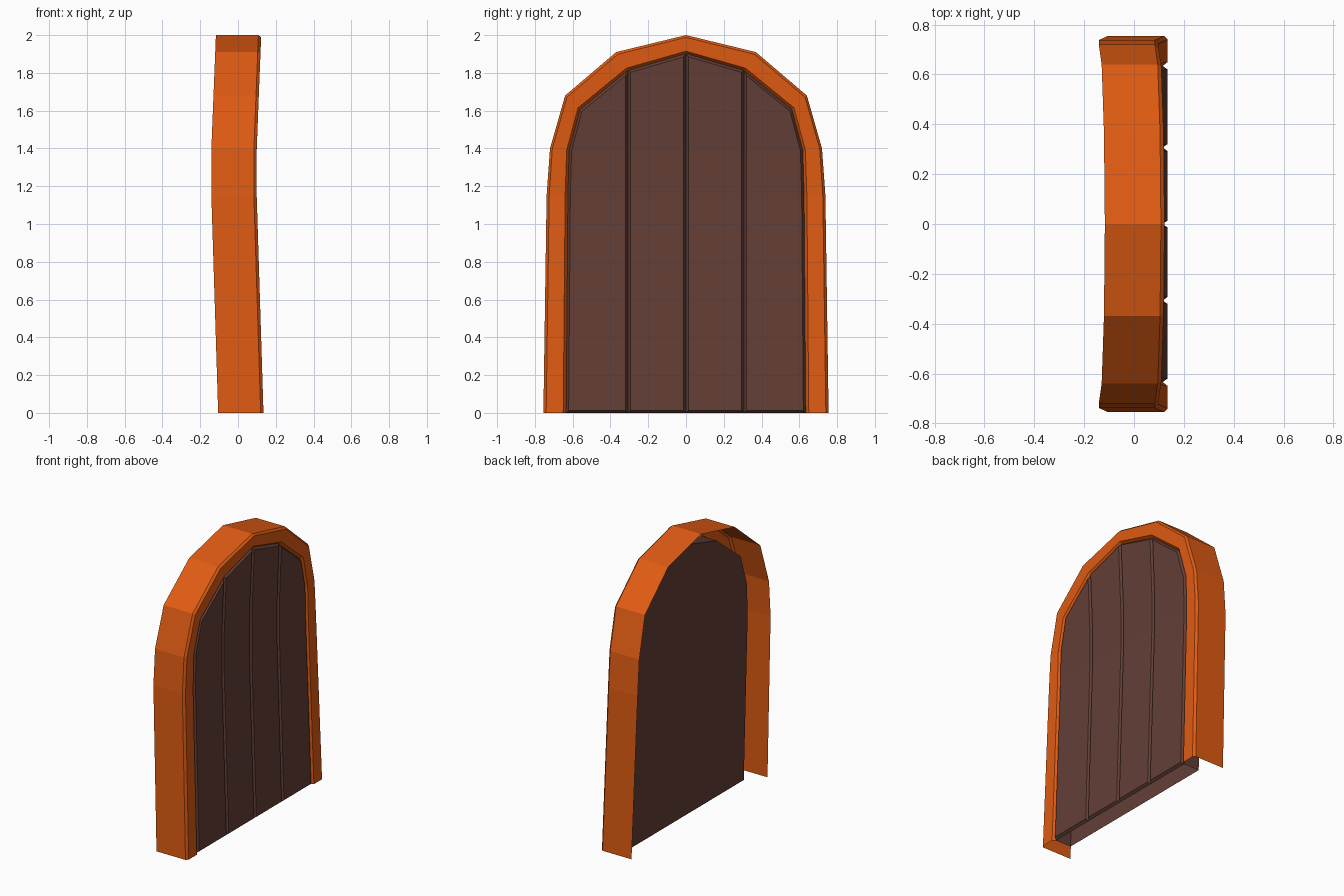
import bpy, bmesh
from mathutils import Vector

if "Cube" in bpy.data.objects:
    bpy.data.objects.remove(bpy.data.objects["Cube"], do_unlink=True)


def material(name, color):
    m = bpy.data.materials.new(name)
    m.use_nodes = True
    m.diffuse_color = color
    bsdf = m.node_tree.nodes["Principled BSDF"]
    bsdf.inputs["Base Color"].default_value = color
    bsdf.inputs["Roughness"].default_value = 0.8
    return m


orange = material("orange_paint", (0.74, 0.105, 0.006, 1))
brown = material("dark_brown_wood", (0.125, 0.049, 0.037, 1))

# Half arch outlines (y, z): outside of the frame and inner edge of its face
OUTER = [(0.755, 0), (0.738, 1.15), (0.72, 1.4), (0.64, 1.68), (0.37, 1.91), (0, 2.0)]
INNER = [(0.65, 0), (0.64, 1.15), (0.632, 1.39), (0.572, 1.615), (0.315, 1.825), (0, 1.915)]
# Gentle bow of the whole door: (height, x shift)
BOW = [(0, 0), (1.15, -0.036), (1.4, -0.036), (2.0, -0.012)]


def bow(z):
    for (z0, s0), (z1, s1) in zip(BOW, BOW[1:]):
        if z <= z1:
            return s0 + (s1 - s0) * (z - z0) / (z1 - z0)
    return BOW[-1][1]


def arch(bm, t, x):
    """Arch-shaped row of vertices, t blends from outer to inner outline."""
    half = [Vector(o).lerp(Vector(i), t) if t <= 1 else
            Vector(o) + (Vector(i) - Vector(o)) * t for o, i in zip(OUTER, INNER)]
    pts = [(-p.x, p.y) for p in half] + [(p.x, p.y) for p in half[-2::-1]]
    return [bm.verts.new((x, y, z)) for y, z in pts]


def bridge(bm, a, b):
    for i in range(len(a) - 1):
        bm.faces.new((a[i], b[i], b[i + 1], a[i + 1]))


def cut(bm, point, normal):
    geom = bm.verts[:] + bm.edges[:] + bm.faces[:]
    bmesh.ops.bisect_plane(bm, geom=geom, dist=0.002, plane_co=point, plane_no=normal)


def finish(bm, name, mat):
    for v in bm.verts:
        v.co.x += bow(v.co.z)
    me = bpy.data.meshes.new(name)
    bm.to_mesh(me)
    bm.free()
    me.materials.append(mat)
    ob = bpy.data.objects.new(name, me)
    bpy.context.collection.objects.link(ob)
    return ob


# Door frame: open-backed shell with chamfered front edges
bm = bmesh.new()
rows = [arch(bm, t, x) for t, x in
        [(0, -0.105), (0, 0.12), (0.14, 0.135), (1, 0.135), (1.15, 0.115)]]
for a, b in zip(rows, rows[1:]):
    bridge(bm, a, b)
finish(bm, "door_frame", orange)

# Plank door: arched panel, open at the bottom, split into four planks
bm = bmesh.new()
back = arch(bm, 1.15, -0.005)
front = arch(bm, 1.15, 0.115)
bridge(bm, back, front)
bm.faces.new(back)
bm.faces.new(front[::-1])
seam = front[6].co.y
for y in (-seam, 0, seam):
    cut(bm, (0, y, 0), (0, 1, 0))
bm.normal_update()
planks = [f for f in bm.faces if f.normal.x > 0.9]
bmesh.ops.inset_individual(bm, faces=planks, thickness=0.013, depth=0.019,
                           use_even_offset=True)
for z, _ in BOW[1:3]:
    cut(bm, (0, 0, z), (0, 0, 1))
finish(bm, "plank_door", brown)
